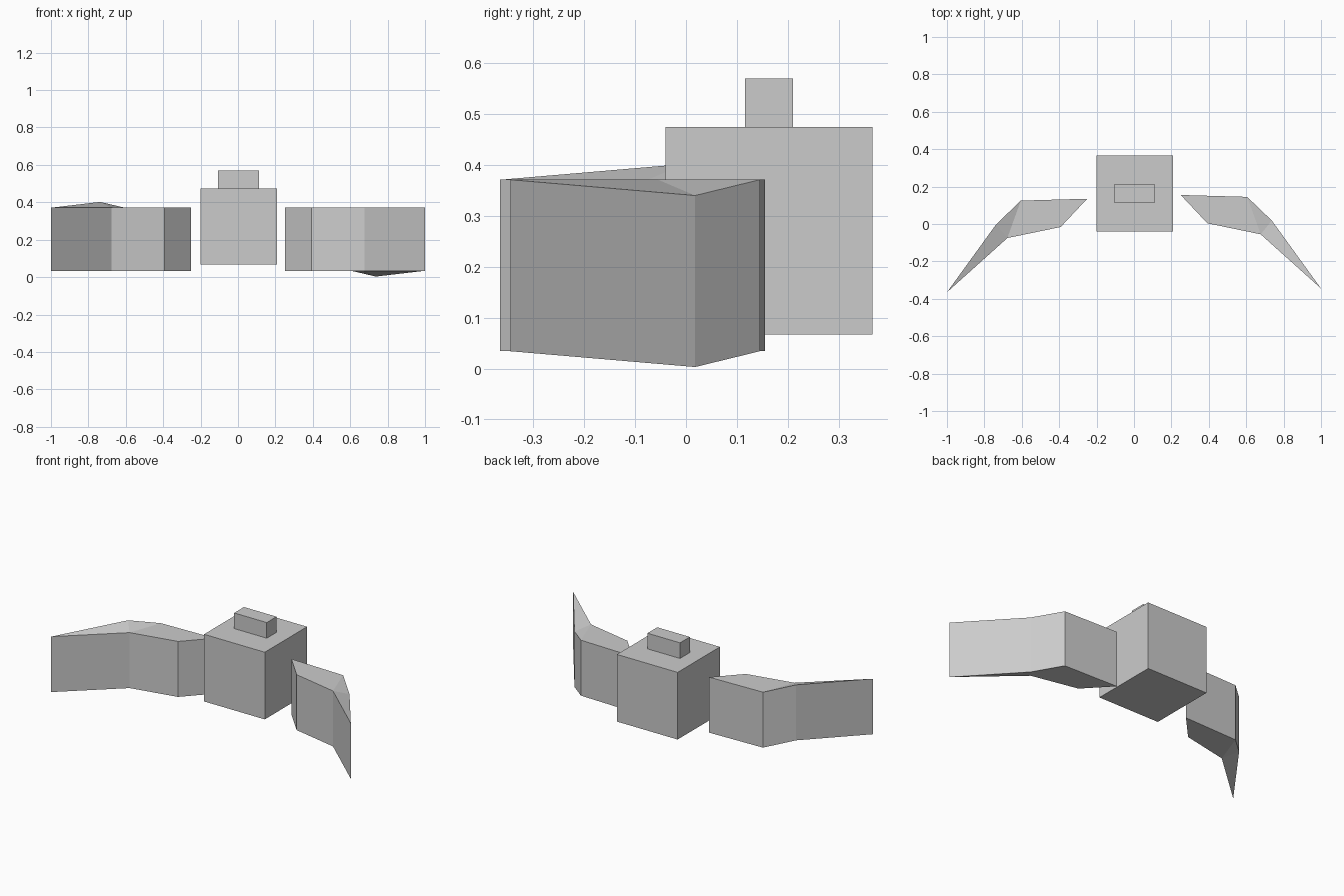
import bpy, bmesh
from mathutils import Matrix

if "Cube" in bpy.data.objects:
    bpy.data.objects.remove(bpy.data.objects["Cube"])


def box(name, lo, hi):
    bm = bmesh.new()
    bmesh.ops.create_cube(bm, size=1)
    for v in bm.verts:
        v.co = [(a + b) / 2 + c * (b - a) for a, b, c in zip(lo, hi, v.co)]
    finish(name, bm)


def finish(name, bm):
    bmesh.ops.recalc_face_normals(bm, faces=bm.faces)
    me = bpy.data.meshes.new(name)
    bm.to_mesh(me)
    bm.free()
    ob = bpy.data.objects.new(name, me)
    bpy.context.collection.objects.link(ob)
    return ob


# Swept wing outline (x, y, height offset); the outer rear corner sags
OUTLINE = [(0.25, 0.155, 0), (0.605, 0.145, 0), (0.737, 0.018, -0.031),
           (1.0, -0.345, 0), (0.677, -0.055, 0), (0.392, 0.004, 0)]
CAPS = [(0, 1, 4, 5), (1, 2, 4), (2, 3, 4)]
BOTTOM, TOP = 0.034, 0.371


def wing(name, matrix):
    bm = bmesh.new()
    low, high = [[bm.verts.new((x, y, z + d)) for x, y, d in OUTLINE]
                 for z in (BOTTOM, TOP)]
    for ring in (low, high):
        for cap in CAPS:
            bm.faces.new([ring[i] for i in cap])
    for i in range(6):
        j = (i + 1) % 6
        bm.faces.new((low[i], low[j], high[j], high[i]))
    bm.transform(matrix)
    finish(name, bm)


# Central body and top block
box("body", (-0.2, -0.04, 0.067), (0.208, 0.366, 0.475))
box("top_block", (-0.107, 0.116, 0.475), (0.112, 0.21, 0.57))

# Right wing, and the left one as the same part turned over about y
wing("right_wing", Matrix.Identity(4))
wing("left_wing", Matrix.Translation((0, -0.02, BOTTOM + TOP))
     @ Matrix.Diagonal((-1, 1, -1, 1)))
